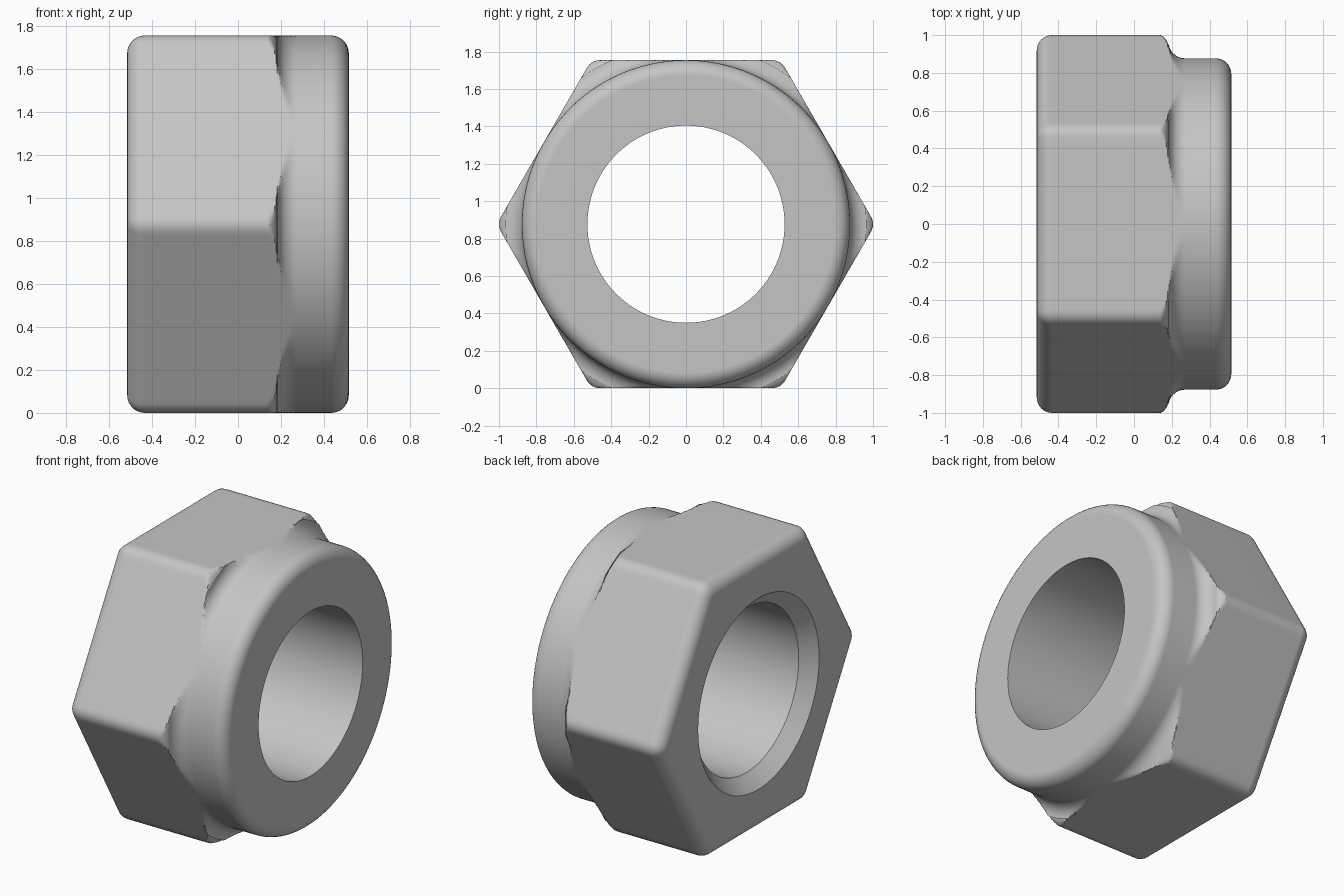
import bpy
import bmesh
from math import sin, cos, tan, pi, radians, sqrt

if "Cube" in bpy.data.objects:
    bpy.data.objects.remove(bpy.data.objects["Cube"], do_unlink=True)

APOTHEM = 0.877      # centre to hexagon flat
CORNER = 0.082       # rounding of hexagon corners and rims
BORE = 0.527
HALF = 0.515         # half length along the axis
SEGMENTS = 360
STEPS = 8
WIDE = 2.0           # cap that leaves the hexagon uncut


def hex_radius(angle, inset):
    """Distance from the axis to a rounded hexagon with flats up and down."""
    sixth = radians(60)
    fold = abs((angle % sixth) - sixth / 2)
    apothem = APOTHEM - inset
    corner = max(CORNER - inset, 0)
    core = apothem - corner
    if apothem * tan(fold) <= core * tan(sixth / 2):
        return apothem / cos(fold)
    d = core / cos(sixth / 2)
    phi = sixth / 2 - fold
    return d * cos(phi) + sqrt(max(corner ** 2 - (d * sin(phi)) ** 2, 0))


def quarter():
    return [pi / 2 * i / STEPS for i in range(STEPS + 1)]


# Each ring is (position on axis, hexagon inset, round radius cap)
rings = [(-HALF + 0.085, 0, BORE), (-HALF, 0, BORE + 0.085)]
# Rounded back rim of the hexagon
rings += [(-HALF + CORNER * (1 - cos(t)), CORNER * (1 - sin(t)), WIDE) for t in quarter()]
# Turned shoulder: convex round, then concave fillet into the collar
rings += [(0.10 + 0.083 * sin(t), 0, 0.93 + 0.083 * cos(t)) for t in quarter()]
rings += [(0.27 - 0.087 * cos(t), 0, 0.964 - 0.087 * sin(t)) for t in quarter()]
# Rounded front rim of the collar
rings += [(HALF - CORNER + CORNER * sin(t), 0, APOTHEM - CORNER * (1 - cos(t))) for t in quarter()]
rings += [(HALF, 0, BORE)]

bm = bmesh.new()
loops = []
for x, inset, cap in rings:
    loop = []
    for i in range(SEGMENTS):
        a = 2 * pi * i / SEGMENTS
        r = min(hex_radius(a, inset), cap)
        loop.append(bm.verts.new((x, r * cos(a), APOTHEM + r * sin(a))))
    loops.append(loop)

# Skin the rings; the last joins the first to make the bore
for k, near in enumerate(loops):
    far = loops[(k + 1) % len(loops)]
    for i in range(SEGMENTS):
        j = (i + 1) % SEGMENTS
        bm.faces.new((near[i], near[j], far[j], far[i]))
bmesh.ops.recalc_face_normals(bm, faces=bm.faces)

mesh = bpy.data.meshes.new("lock_nut")
bm.to_mesh(mesh)
bm.free()
nut = bpy.data.objects.new("lock_nut", mesh)
bpy.context.collection.objects.link(nut)

# Plain grey metal
grey = bpy.data.materials.new("light_grey")
grey.use_nodes = True
colour = (0.56, 0.56, 0.56, 1)
grey.diffuse_color = colour
grey.node_tree.nodes["Principled BSDF"].inputs["Base Color"].default_value = colour
mesh.materials.append(grey)

# Smooth rounds with crisp bore edges and flat faces
bpy.ops.object.select_all(action="DESELECT")
nut.select_set(True)
bpy.context.view_layer.objects.active = nut
bpy.ops.object.shade_smooth_by_angle(angle=radians(30))
weighted = nut.modifiers.new("flat_face_shading", "WEIGHTED_NORMAL")
weighted.keep_sharp = True
